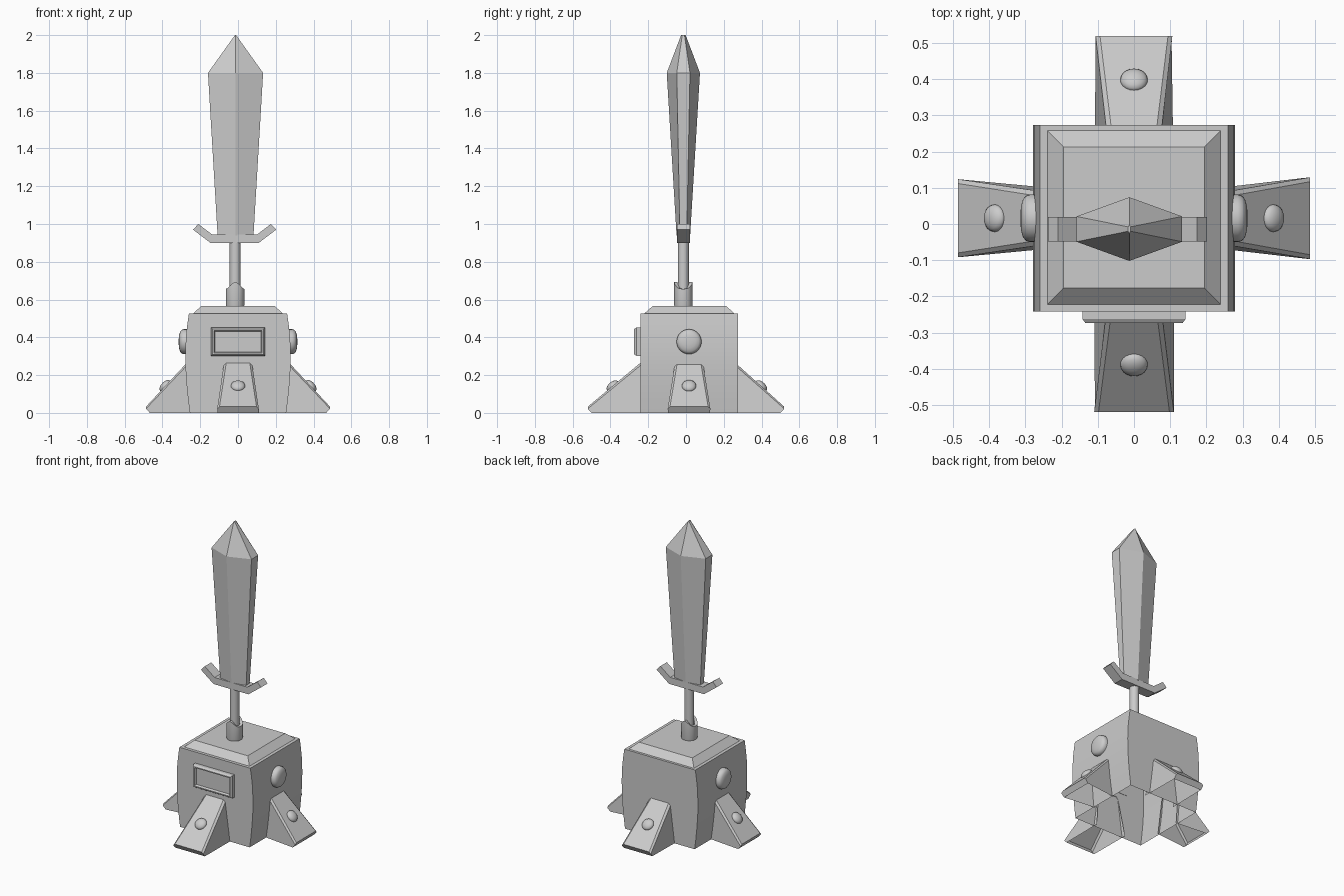
import bpy, bmesh, math
from mathutils import Matrix, Vector

if "Cube" in bpy.data.objects:
    bpy.data.objects.remove(bpy.data.objects["Cube"])

CY = 0.016                 # body centre in y
SX, SY = -0.015, -0.014    # sword axis


def make(name, verts, faces, smooth=False, matrix=None):
    me = bpy.data.meshes.new(name)
    me.from_pydata(verts, [], faces)
    bm = bmesh.new()
    bm.from_mesh(me)
    if matrix:
        bm.transform(matrix)
    bmesh.ops.recalc_face_normals(bm, faces=bm.faces[:])
    bm.to_mesh(me)
    bm.free()
    ob = bpy.data.objects.new(name, me)
    bpy.context.collection.objects.link(ob)
    if smooth:
        bpy.ops.object.select_all(action='DESELECT')
        ob.select_set(True)
        bpy.context.view_layer.objects.active = ob
        bpy.ops.object.shade_smooth_by_angle(angle=math.radians(40))
    return ob


def loft(name, rings, cap_start=True, cap_end=True, **kw):
    n = len(rings[0])
    verts = [v for r in rings for v in r]
    faces = [(i * n + j, i * n + (j + 1) % n, (i + 1) * n + (j + 1) % n, (i + 1) * n + j)
             for i in range(len(rings) - 1) for j in range(n)]
    if cap_start:
        faces.append(tuple(range(n)))
    if cap_end:
        faces.append(tuple(range((len(rings) - 1) * n, len(rings) * n)))
    return make(name, verts, faces, **kw)


def rect(hx, hy, z, cx=0, cy=0):
    return [(cx - hx, cy - hy, z), (cx + hx, cy - hy, z), (cx + hx, cy + hy, z), (cx - hx, cy + hy, z)]


def circle(r, z, n=24, cx=0, cy=0, lift=0):
    pts = []
    for i in range(n):
        a = 2 * math.pi * i / n
        pts.append((cx + r * math.cos(a), cy + r * math.sin(a), z + lift * math.sin(a) ** 4))
    return pts


# Barrel-sided body, open underneath
profile = [(0.255, 0), (0.264, 0.07), (0.272, 0.15), (0.278, 0.24), (0.279, 0.32),
           (0.275, 0.41), (0.268, 0.47), (0.260, 0.525)]
loft("body", [rect(x, 0.258, z, cy=CY) for x, z in profile], cap_start=False, smooth=True)

# Bevelled top plate
loft("top_plate", [rect(0.24, 0.241, 0.524, cy=CY + 0.002), rect(0.195, 0.195, 0.565, cy=CY + 0.002)])

# Framed front panel with recess, built facing +z then turned to face -y
panel = [(0.143, 0.075, 0), (0.143, 0.075, 0.022), (0.134, 0.067, 0.034),
         (0.128, 0.060, 0.034), (0.122, 0.054, 0.020)]
loft("front_panel", [rect(*p) for p in panel], cap_start=False,
     matrix=Matrix.Translation((0, -0.24, 0.377)) @ Matrix.Rotation(math.pi / 2, 4, 'X'))


# Buttress legs: local +x points outward, hollow below
def leg(name, angle, u0, u1, w_in, w_out, centre):
    def section(u_bottom, u, pts):
        right = [(u_bottom if i == 0 else u, w, z) for i, (w, z) in enumerate(pts)]
        return right + [(x, -y, z) for x, y, z in reversed(right)]
    inner = section(u0 - 0.025, u0, [(w_in, 0), (0.076, 0.252), (0.062, 0.266)])
    outer = section(u1 - 0.02, u1, [(w_out - 0.002, 0.0), (w_out, 0.022), (w_out - 0.012, 0.033)])
    verts = inner + outer
    faces = [(i, i + 1, i + 7, i + 6) for i in range(5)] + [(6, 7, 8, 9, 10, 11)]
    turn = Matrix.Translation(centre) @ Matrix.Rotation(angle, 4, 'Z')
    make(name, verts, faces, matrix=turn)
    # Rivet lying on the slope
    t = 0.53
    pos = Vector((u0 + (u1 - u0) * t, 0, 0.266 + (0.033 - 0.266) * t))
    tilt = math.atan2(0.233, u1 - u0)
    dome = [(0.038 * math.cos(a), 0.022 * math.sin(a))
            for a in [math.radians(d) for d in (-20, 0, 20, 40, 60, 78)]]
    loft(name + "_rivet", [circle(r, z, 20) for r, z in dome], smooth=True,
         matrix=turn @ Matrix.Translation(pos) @ Matrix.Rotation(tilt, 4, 'Y'))


leg("right_leg", 0, 0.270, 0.487, 0.085, 0.113, (0, CY, 0))
leg("left_leg", math.pi, 0.270, 0.487, 0.085, 0.108, (0, CY, 0))
leg("front_leg", -math.pi / 2, 0.240, 0.520, 0.110, 0.110, (0, 0, 0))
leg("back_leg", math.pi / 2, 0.260, 0.520, 0.108, 0.106, (0, 0, 0))

# Round side bosses
boss = [(0.066, 0), (0.066, 0.022), (0.062, 0.034), (0.052, 0.042), (0.034, 0.047), (0.014, 0.049)]
for name, s in (("right_boss", 1), ("left_boss", -1)):
    loft(name, [circle(r, z, 28) for r, z in boss], smooth=True,
         matrix=Matrix.Translation((s * 0.265, CY, 0.377)) @ Matrix.Rotation(s * math.pi / 2, 4, 'Y'))

# Sword socket with saddle-shaped rim
loft("sword_socket", [circle(0.046, 0.56, 32, SX, SY), circle(0.049, 0.572, 32, SX, SY),
                      circle(0.049, 0.657, 32, SX, SY, 0.035), circle(0.031, 0.657, 32, SX, SY, 0.035),
                      circle(0.030, 0.62, 32, SX, SY)], smooth=True)

# Handle
loft("sword_handle", [circle(0.029, z, 20, SX, SY) for z in (0.58, 0.91)], smooth=True)

# Upturned crossguard
half = [(0.128, 0.90), (0.220, 0.97), (0.192, 1.0), (0.120, 0.945)]
outline = half + [(-x, z) for x, z in reversed(half)]
loft("sword_guard", [[(SX - 0.003 + x, SY + y, z) for x, z in outline] for y in (-0.034, 0.034)])


# Six-sided blade, flaring to the pointed tip
def blade_ring(w, edge, ridge, z):
    pts = [(w, -edge), (w, edge), (0, ridge), (-w, edge), (-w, -edge), (0, -ridge)]
    return [(SX + 0.002 + x, SY + y, z) for x, y in pts]


loft("sword_blade", [blade_ring(0.095, 0.018, 0.036, 0.94), blade_ring(0.146, 0.035, 0.088, 1.80),
                     blade_ring(0.003, 0.006, 0.012, 2.0)])
